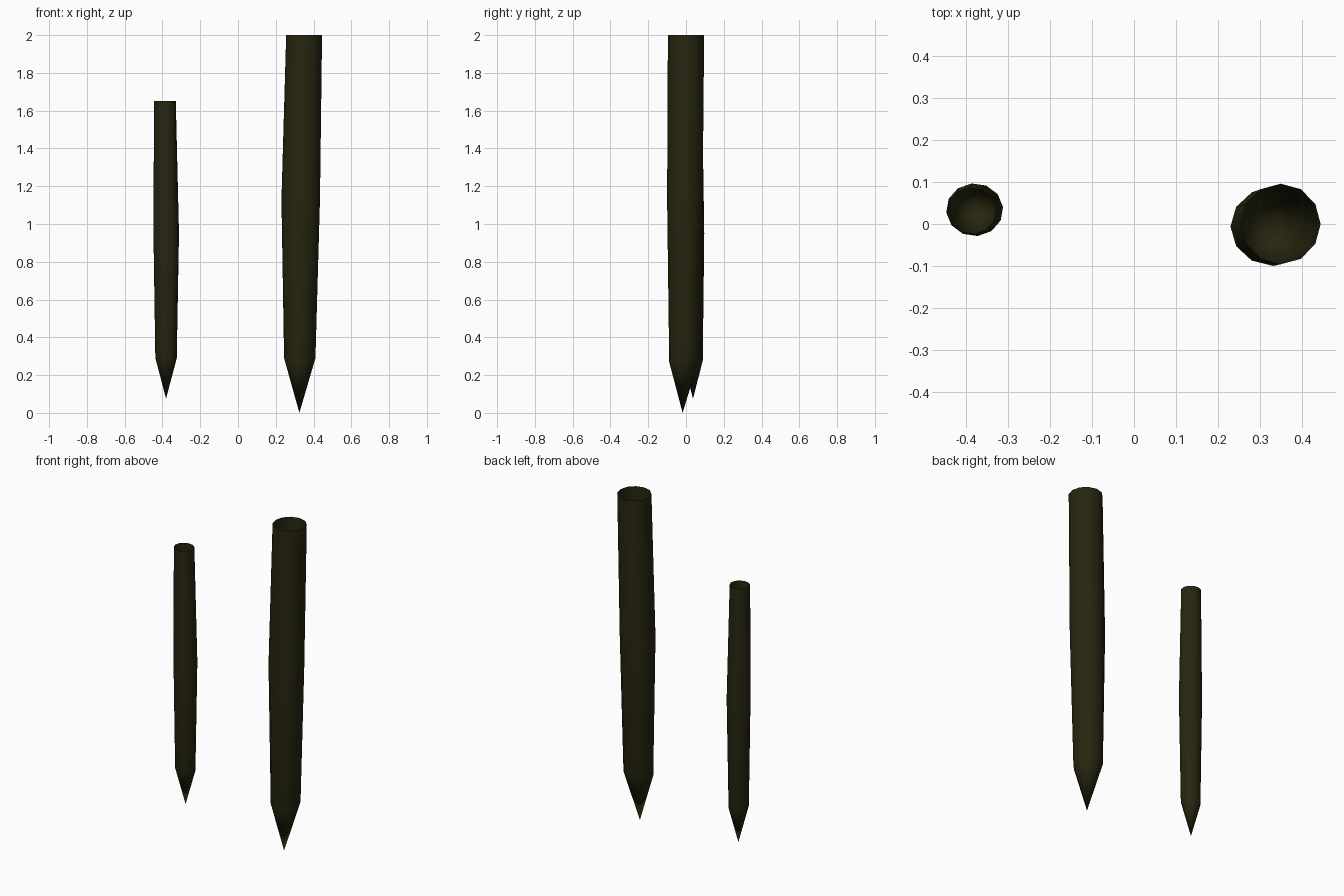
import bpy, bmesh, math

cube = bpy.data.objects.get("Cube")
if cube:
    bpy.data.objects.remove(cube, do_unlink=True)

SIDES = 12

wood = bpy.data.materials.new("dark olive wood")
wood.use_nodes = True
colour = (0.02, 0.019, 0.005, 1)
wood.diffuse_color = colour
wood.node_tree.nodes["Principled BSDF"].inputs["Base Color"].default_value = colour


def make_stake(name, tip, rings, turn):
    """Open-topped stake: a pointed tip and rings of (x, y, z, radius x, radius y, slope)."""
    bm = bmesh.new()
    point = bm.verts.new(tip)
    loops = []
    for x, y, z, rx, ry, slope in rings:
        loop = []
        for i in range(SIDES):
            a = math.tau * i / SIDES + math.radians(turn)
            dy = ry * math.sin(a)
            loop.append(bm.verts.new((x + rx * math.cos(a), y + dy, z + slope * dy)))
        loops.append(loop)
    for i in range(SIDES):
        j = (i + 1) % SIDES
        # Sharpened end
        bm.faces.new((point, loops[0][j], loops[0][i]))
        # Shaft walls
        for low, high in zip(loops, loops[1:]):
            bm.faces.new((low[i], low[j], high[j], high[i]))
    mesh = bpy.data.meshes.new(name)
    bm.to_mesh(mesh)
    bm.free()
    mesh.materials.append(wood)
    obj = bpy.data.objects.new(name, mesh)
    bpy.context.collection.objects.link(obj)
    bpy.ops.object.select_all(action="DESELECT")
    obj.select_set(True)
    bpy.context.view_layer.objects.active = obj
    bpy.ops.object.shade_smooth_by_angle(angle=math.radians(60))


# Tall stake, leaning slightly outward
make_stake("tall_stake", (0.325, -0.018, 0), [
    (0.327, -0.006, 0.29, 0.083, 0.083, 0.24),
    (0.332, -0.006, 1.13, 0.102, 0.094, 0),
    (0.35, 0, 2, 0.095, 0.096, 0),
], 0)

# Short stake
make_stake("short_stake", (-0.381, 0.037, 0.075), [
    (-0.381, 0.034, 0.29, 0.057, 0.055, -0.25),
    (-0.380, 0.034, 0.95, 0.068, 0.063, 0),
    (-0.387, 0.031, 1.65, 0.058, 0.055, 0),
], 6)
